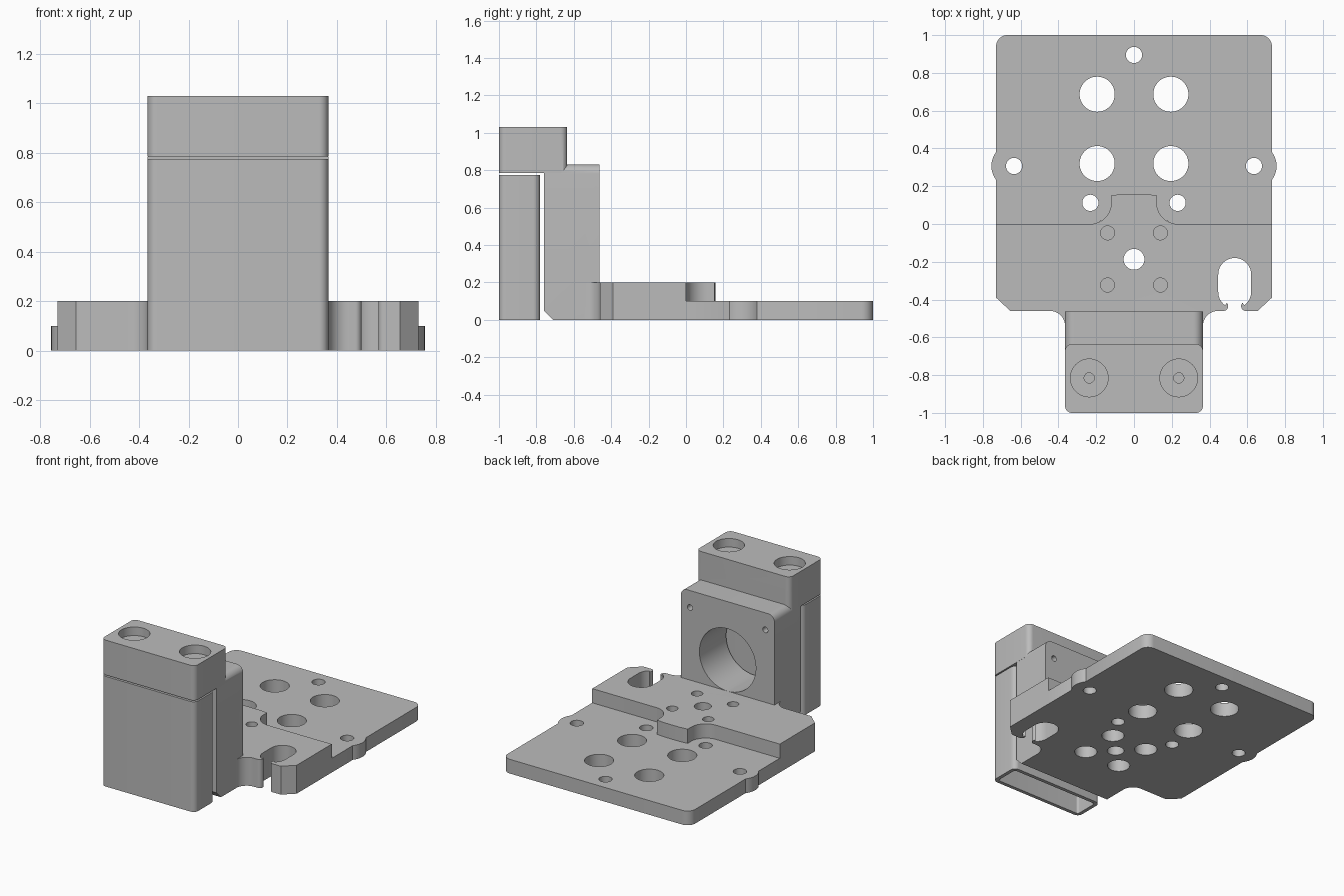
import bpy, bmesh
from math import sin, cos, radians, pi
from mathutils import Matrix, Vector

cube = bpy.data.objects.get("Cube")
if cube:
    bpy.data.objects.remove(cube, do_unlink=True)

GREY = bpy.data.materials.new("plain grey")
GREY.diffuse_color = (0.5, 0.5, 0.5, 1)
GREY.use_nodes = True
GREY.node_tree.nodes["Principled BSDF"].inputs["Base Color"].default_value = (0.5, 0.5, 0.5, 1)


def arc(cx, cy, r, a0, a1, n=10):
    return [(cx + r * cos(radians(a0 + (a1 - a0) * i / n)),
             cy + r * sin(radians(a0 + (a1 - a0) * i / n))) for i in range(n + 1)]


def rounded_rect(x0, x1, y0, y1, r):
    return (arc(x1 - r, y0 + r, r, -90, 0) + arc(x1 - r, y1 - r, r, 0, 90)
            + arc(x0 + r, y1 - r, r, 90, 180) + arc(x0 + r, y0 + r, r, 180, 270))


def add_object(name, bm):
    bmesh.ops.recalc_face_normals(bm, faces=bm.faces)
    mesh = bpy.data.meshes.new(name)
    bm.to_mesh(mesh)
    bm.free()
    mesh.materials.append(GREY)
    obj = bpy.data.objects.new(name, mesh)
    bpy.context.collection.objects.link(obj)
    return obj


def prism_mesh(outline, low, high, along_y=False):
    """Extrude an outline along z, or an x-z outline along y."""
    bm = bmesh.new()
    place = (lambda p: (p[0], low, p[1])) if along_y else (lambda p: (p[0], p[1], low))
    face = bm.faces.new([bm.verts.new(place(p)) for p in outline])
    step = Vector((0, high - low, 0)) if along_y else Vector((0, 0, high - low))
    new = bmesh.ops.extrude_face_region(bm, geom=[face])["geom"]
    bmesh.ops.translate(bm, vec=step, verts=[v for v in new if isinstance(v, bmesh.types.BMVert)])
    bmesh.ops.remove_doubles(bm, verts=bm.verts, dist=0.0001)
    return bm


def prism(name, outline, low, high, along_y=False):
    return add_object(name, prism_mesh(outline, low, high, along_y))


def combine(target, other, operation):
    mod = target.modifiers.new(operation, "BOOLEAN")
    mod.operation, mod.solver, mod.object = operation, "EXACT", other
    bpy.context.view_layer.objects.active = target
    bpy.ops.object.modifier_apply(modifier=mod.name)
    bpy.data.objects.remove(other, do_unlink=True)


def drill(target, spots, r, low, high, along_y=False):
    """Cut round holes of one size through or into a part."""
    bm = bmesh.new()
    for a, b in spots:
        mid = (low + high) / 2
        m = Matrix.Translation((a, mid, b) if along_y else (a, b, mid))
        if along_y:
            m = m @ Matrix.Rotation(pi / 2, 4, "X")
        bmesh.ops.create_cone(bm, cap_ends=True, segments=48, radius1=r, radius2=r,
                              depth=high - low, matrix=m)
    combine(target, add_object("hole_cutter", bm), "DIFFERENCE")


def both(x, y):
    return [(-x, y), (x, y)]


W = 0.365      # half width of the upright
E = 0.73       # half width of the plate

# thin back plate with an ear on each side
ear = arc(0.635, 0.307, 0.12, -38, 38)
right = [(E, -0.1), (E, 0.232)] + ear + [(E, 0.382)] + arc(E - 0.06, 0.94, 0.06, 0, 90)
bracket = prism("mounting_bracket", right + [(-x, y) for x, y in reversed(right)], 0, 0.1)

# thick front step: tongue at the back, clip slot at the front right
tongue = [(E, 0)] + arc(0.232, 0.112, 0.112, 270, 180) + [(0.12, 0.152), (0.06, 0.158)]
slot = (arc(0.592, -0.435, 0.025, 270, 135) + arc(0.533, -0.36, 0.087, -54, 0)
        + arc(0.533, -0.267, 0.087, 0, 180, 20) + arc(0.533, -0.36, 0.087, 180, 234)
        + arc(0.474, -0.435, 0.025, 45, -90))
neck = arc(W + 0.08, -0.54, 0.08, 90, 180) + [(W, -0.6)]
corner = [(E, -0.39), (0.655, -0.46)]
step = (list(reversed(tongue)) + corner + slot + neck
        + [(-x, y) for x, y in reversed(corner + neck)] + [(-x, y) for x, y in tongue])
combine(bracket, prism("front_step", step, 0, 0.2), "UNION")

# upright block with rounded top and chamfered foot
profile = [(-W, 0), (W, 0)] + arc(W - 0.05, 0.78, 0.05, 0, 90) + arc(0.05 - W, 0.78, 0.05, 90, 180)
bm = prism_mesh(profile, -0.76, -0.463, along_y=True)
foot = [e for e in bm.edges if all(v.co.y < -0.75 and v.co.z < 0.01 for v in e.verts)]
bmesh.ops.bevel(bm, geom=foot, offset=0.05, segments=1, affect="EDGES")
combine(bracket, add_object("upright", bm), "UNION")

# overhanging cap
cap = prism("cap", rounded_rect(-W, W, -1, -0.635, 0.037), 0.785, 1.03)
combine(bracket, cap, "UNION")

# plate holes
drill(bracket, both(0.195, 0.687) + both(0.195, 0.32), 0.093, -0.1, 0.3)
drill(bracket, both(0.635, 0.307) + both(0.231, 0.112) + [(0, 0.895)], 0.043, -0.1, 0.3)
drill(bracket, [(0, -0.187)], 0.055, -0.1, 0.3)

# blind screw holes with pockets underneath
four = both(0.14, -0.047) + both(0.14, -0.323)
drill(bracket, four, 0.037, 0.11, 0.3)
drill(bracket, four, 0.073, -0.1, 0.1)

# bore and screw holes in the upright
drill(bracket, [(0, 0.42)], 0.22, -0.9, -0.4, along_y=True)
drill(bracket, both(0.293, 0.71), 0.02, -0.9, -0.4, along_y=True)

# counterbored screw holes in the cap
drill(bracket, both(0.237, -0.815), 0.1, 0.97, 1.1)
drill(bracket, both(0.237, -0.815), 0.027, 0.7, 1.1)

# hollow front cover, open underneath
cover = prism("front_cover", rounded_rect(-W, W, -1, -0.78, 0.037), 0, 0.775)
cavity = prism("cover_cavity", rounded_rect(0.025 - W, W - 0.025, -0.975, -0.805, 0.015), -0.1, 0.75)
combine(cover, cavity, "DIFFERENCE")

for obj in (bracket, cover):
    bpy.ops.object.select_all(action="DESELECT")
    obj.select_set(True)
    bpy.context.view_layer.objects.active = obj
    bpy.ops.object.shade_smooth_by_angle(angle=radians(30))
